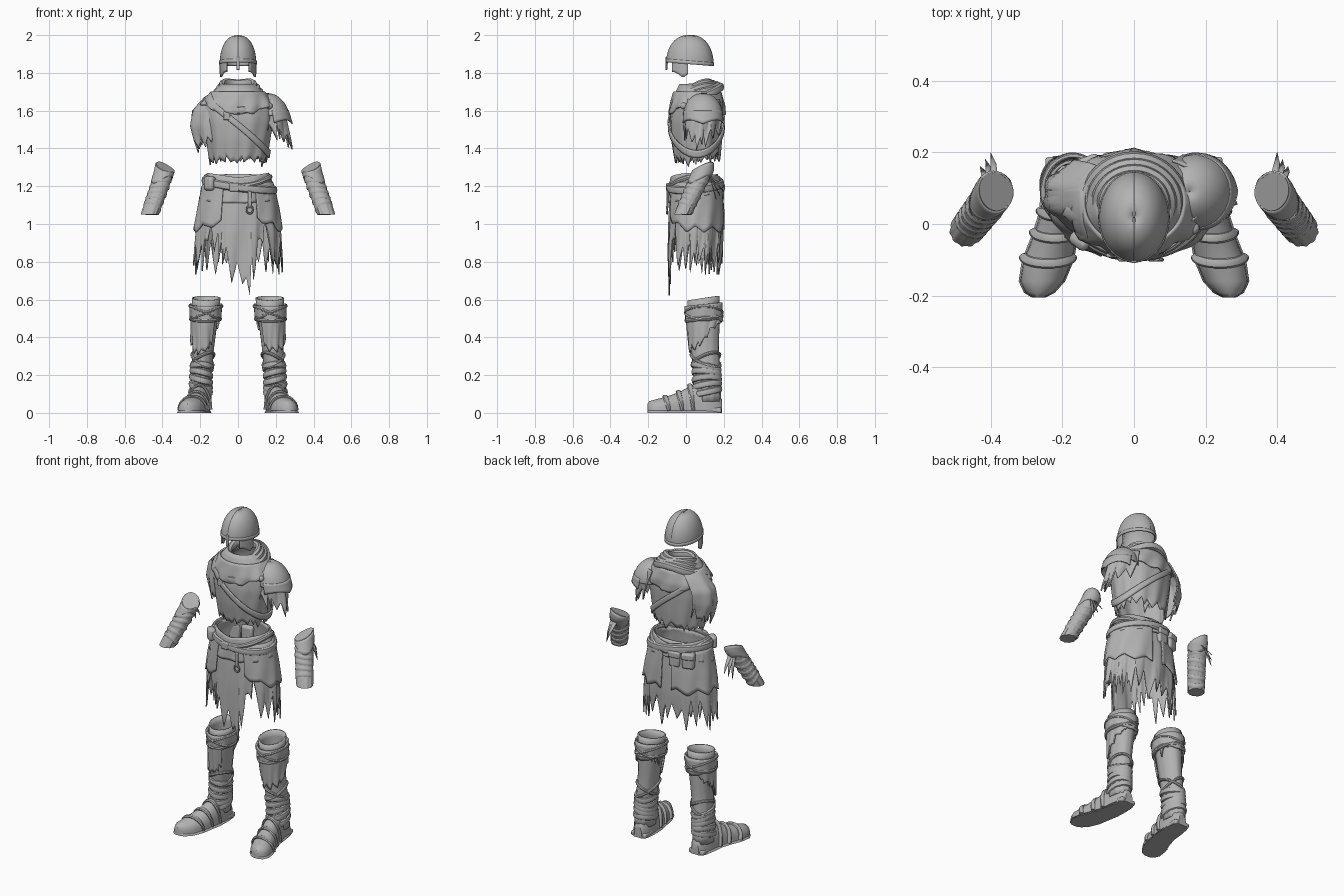
import bpy, bmesh, math, random
from math import sin, cos, radians, pi
from mathutils import Vector

random.seed(4)
old = bpy.data.objects.get("Cube")
if old:
    bpy.data.objects.remove(old)

grey = bpy.data.materials.new("worn_grey")
grey.use_nodes = True
GREY = (0.45, 0.45, 0.45, 1)
grey.diffuse_color = GREY
grey.node_tree.nodes["Principled BSDF"].inputs["Base Color"].default_value = GREY


def finish(name, bm, thick=0, bevel=0):
    bmesh.ops.recalc_face_normals(bm, faces=bm.faces)
    mesh = bpy.data.meshes.new(name)
    bm.to_mesh(mesh)
    bm.free()
    mesh.materials.append(grey)
    ob = bpy.data.objects.new(name, mesh)
    bpy.context.collection.objects.link(ob)
    if thick:
        mod = ob.modifiers.new("thickness", 'SOLIDIFY')
        mod.thickness, mod.offset = thick, 0
    if bevel:
        mod = ob.modifiers.new("soft_edges", 'BEVEL')
        mod.width, mod.segments = bevel, 2
    bpy.ops.object.select_all(action='DESELECT')
    ob.select_set(True)
    bpy.context.view_layer.objects.active = ob
    bpy.ops.object.shade_smooth_by_angle(angle=radians(40))
    return ob


def section(prof, z):
    """Interpolate (z, cx, cy, rx, ry) rows listed from top to bottom."""
    if z >= prof[0][0]:
        return prof[0][1:]
    for a, b in zip(prof, prof[1:]):
        if z >= b[0]:
            t = (a[0] - z) / (a[0] - b[0])
            return [p + (q - p) * t for p, q in zip(a[1:], b[1:])]
    return prof[-1][1:]


def wrap(prof, a, z, off=0, mx=1):
    cx, cy, rx, ry = section(prof, z)
    return Vector((mx * (cx + (rx + off) * cos(a)), cy + (ry + off) * sin(a), z))


def cloth(name, prof, top, bot, arc=(0, 360), n=64, rows=10, off=0, fold=0,
          rag=0, thick=0.008, mx=1, capped=False):
    """Shell wrapped round a profile, with free top and bottom edges."""
    f = lambda v, a: v(a) if callable(v) else v
    bm = bmesh.new()
    closed = arc[1] - arc[0] >= 360
    cols, tooth, prev, step, left = [], 0, 0, 1, 0
    for i in range(n if closed else n + 1):
        a = radians(arc[0] + (arc[1] - arc[0]) * i / n)
        if left == 0:
            step = left = random.randint(1, 4)
            prev = tooth
            tooth = random.uniform(0.5, 1) if prev < 0.4 else random.uniform(0, 0.4)
        left -= 1
        jag = rag * (prev + (tooth - prev) * (step - left) / step)
        hi, lo = f(top, a), f(bot, a) + jag
        col = []
        for r in range(rows + 1):
            t = r / rows
            z = hi + (lo - hi) * t
            col.append(bm.verts.new(wrap(prof, a, z, off + fold * t * sin(11 * a + 3 * t), mx)))
        cols.append(col)
    for i in range(n):
        p, q = cols[i], cols[(i + 1) % len(cols)]
        for r in range(rows):
            bm.faces.new((p[r], p[r + 1], q[r + 1], q[r]))
    if capped:
        for r in (0, -1):
            bm.faces.new([c[r] for c in cols])
    return finish(name, bm, thick)


def tube(name, pts, rad, cyclic=True, sides=8, flat=1):
    bm = bmesh.new()
    n, rings = len(pts), []
    for i, p in enumerate(pts):
        nxt = pts[(i + 1) % n] if cyclic else pts[min(i + 1, n - 1)]
        prv = pts[i - 1] if cyclic else pts[max(i - 1, 0)]
        d = (nxt - prv).normalized()
        u = d.cross(Vector((0, 0, 1)))
        u = u.normalized() if u.length > 0.01 else Vector((1, 0, 0))
        v = u.cross(d)
        rings.append([bm.verts.new(p + u * rad * flat * cos(k * 2 * pi / sides)
                                   + v * rad * sin(k * 2 * pi / sides)) for k in range(sides)])
    for i in range(n if cyclic else n - 1):
        p, q = rings[i], rings[(i + 1) % n]
        for k in range(sides):
            m = (k + 1) % sides
            bm.faces.new((p[k], p[m], q[m], q[k]))
    if not cyclic:
        bm.faces.new(rings[0])
        bm.faces.new(rings[-1])
    return finish(name, bm)


def hoop(name, prof, height, rad, off=0, mx=1, n=40, flat=1):
    angles = [2 * pi * i / n for i in range(n)]
    return tube(name, [wrap(prof, a, height(a), off, mx) for a in angles], rad, flat=flat)


def box(name, loc, size, bevel=0.01, turn=0):
    bm = bmesh.new()
    bmesh.ops.create_cube(bm, size=1)
    bmesh.ops.scale(bm, vec=size, verts=bm.verts)
    ob = finish(name, bm, bevel=bevel)
    ob.location, ob.rotation_euler.z = loc, radians(turn)
    return ob


def shred(name, a, b, width):
    bm = bmesh.new()
    a, b = Vector(a), Vector(b)
    side = Vector((width, 0, width * 0.4))
    bm.faces.new([bm.verts.new(p) for p in (a - side, a + side, a.lerp(b, .6) + side, b)])
    finish(name, bm, 0.004)


# Helmet: dome with cheek guards, rim, crest and nose guard
dome = [(1.85 + 0.146 * sin(t), 0, 0.02, 0.092 * cos(t) ** .85 + .001, 0.12 * cos(t) ** .85 + .001)
        for t in [radians(89.9 - 6 * i) for i in range(15)] + [0]]
cloth("helmet_dome", dome, 1.996, lambda a: 1.848 - .008 * sin(a), rows=30, n=48)
cloth("helmet_rim", dome, lambda a: 1.864 - .01 * sin(a), lambda a: 1.846 - .01 * sin(a),
      off=.003, rows=2)
for s, side in ((1, "left"), (-1, "right")):
    cloth(side + "_cheek_guard", dome, 1.86, lambda a: 1.775 + 0.03 * abs(sin(3 * a + .9)),
          (-50, -4), n=12, rows=4, mx=s)
    tube(side + "_crest_half", [wrap(dome, s * pi / 2, 1.85 + .146 * sin(pi * i / 30))
         for i in range(16)], .005, False)
box("nose_guard", (0, -0.104, 1.85), (0.018, 0.01, 0.07), 0.004)

# Tunic, sleeves and ragged hems
body = [(1.74, 0, .06, .09, .09), (1.69, 0, .06, .135, .115), (1.63, 0, .06, .185, .128),
        (1.55, 0, .055, .182, .135), (1.45, 0, .055, .165, .13), (1.3, 0, .06, .142, .11)]
cloth("tunic", body, 1.74, lambda a: 1.3 + .03 * max(0, sin(a)), n=110, rows=16,
      fold=.004, rag=.07)
right_arm = [(1.71, 0, .08, .11, .09), (1.67, 0, .085, .175, .11), (1.6, 0, .085, .24, .12),
             (1.52, 0, .08, .25, .125), (1.36, 0, .07, .2, .12)]
cloth("right_sleeve", right_arm, 1.70, lambda a: 1.36 + .07 * abs(sin(a)) ** 2, (132, 246),
      n=60, rows=14, fold=.007, rag=.12)
left_arm = [(1.68, 0, .08, .19, .11), (1.6, 0, .085, .24, .12), (1.36, 0, .075, .29, .12)]
cloth("left_sleeve", left_arm, 1.66, lambda a: 1.37 + .13 * abs(sin(a)) ** 2, (-52, 58),
      n=44, rows=14, fold=.008, rag=.13)

# Scarf: loose rolls drooping at the front over a short cape
neck = [(1.7, 0, .055, .085, .078)]
for i in range(4):
    droop = .04 + .024 * i
    hoop(f"scarf_roll_{i}", neck,
         lambda a: 1.75 - .01 * i - droop * (1 - sin(a)) / 2 + .006 * sin(3 * a + i),
         .022, .017 * i, flat=.85)
cloth("scarf_cape", body, 1.7, lambda a: 1.57 + .06 * cos(a) ** 2, n=60, off=.012,
      fold=.008, rag=.02)

# Diagonal chest strap with buckle
cloth("chest_strap", body, lambda a: 1.545 - .155 * cos(a), lambda a: 1.505 - .155 * cos(a),
      off=.014, rows=3)
box("strap_buckle", (-.06, -.087, 1.57), (.035, .012, .04), .004)

# Left shoulder plates
plate = [(1.57 + .12 * sin(t), .175 - .02 * sin(t), .09, .095 * cos(t) + .001, .1 * cos(t) + .001)
         for t in [radians(90 - 9 * i) for i in range(11)]]
cloth("shoulder_plate", plate, 1.69, 1.575, n=40, rows=16)
cloth("shoulder_lower_plate", [(1.61, .17, .09, .092, .1), (1.52, .185, .09, .105, .105)],
      1.60, lambda a: 1.53 + .02 * abs(sin(2 * a)), (-85, 85), n=32, rows=4)
bm = bmesh.new()
bmesh.ops.create_uvsphere(bm, u_segments=16, v_segments=8, radius=.018)
finish("shoulder_rivet", bm).location = (.165, -.012, 1.625)

# Skirt: long torn cloth beneath two leather panels
hip = [(1.27, 0, .05, .15, .115), (1.2, 0, .05, .175, .125), (1.08, 0, .05, .2, .135),
       (.95, 0, .05, .22, .14), (.75, 0, .045, .232, .135), (.6, 0, .045, .225, .13)]


def hem(a):
    front = math.degrees(a) - 270
    gap = .16 * math.exp(-((abs(front + 2) - 39) / 9) ** 2)
    return .73 - .13 * math.exp(-((front - 9) / 17) ** 2) + gap


cloth("torn_skirt", hip, lambda a: 1.245 + .02 * sin(a), hem, n=150, rows=20, fold=.007, rag=.2)
zigzag = lambda a: .955 + .035 * abs((a * 3.2) % 2 - 1)
cloth("left_hip_panel", hip, 1.22, lambda a: zigzag(a) + .09 * max(0, -sin(a)) ** 3,
      (-62, 82), n=60, off=.014, fold=.004)
cloth("right_hip_panel", hip, 1.22, lambda a: zigzag(a) + .05 * max(0, -sin(a)) ** 3,
      (100, 246), n=60, off=.014, fold=.004)
cloth("waist_wrap", hip, lambda a: 1.245 + .025 * abs(cos(a)), lambda a: 1.14 + .03 * sin(a),
      off=.01, fold=.008)

# Belt, pouches and hanging ring
hoop("belt", hip, lambda a: 1.205 - .025 * cos(a) + .012 * sin(a), .022, .016, flat=.6)
hoop("upper_belt", hip, lambda a: 1.225 + .025 * cos(2 * a), .014, .012)
box("front_pouch", (-.15, -.045, 1.215), (.06, .045, .075), .015, -40)
box("belt_buckle", (-.02, -.095, 1.195), (.05, .02, .045), .006)
for x in (-.13, -.05):
    box("back_pouch", (x, .175 - x * x, 1.165), (.07, .05, .09), .012, -x * 150)
    box("back_pouch_flap", (x, .18 - x * x, 1.195), (.075, .05, .04), .01, -x * 150)
box("ring_strap", (.062, -.098, 1.13), (.018, .012, .09), .004)
tube("hanging_ring", [Vector((.062 + .017 * cos(t), -.1, 1.075 + .02 * sin(t)))
     for t in [2 * pi * i / 20 for i in range(20)]], .005)

# Forearm guards and boots, mirrored
fore = [(1.33, .393, .105, .034, .036), (1.28, .39, .09, .047, .05), (1.2, .414, .052, .047, .048),
        (1.05, .468, -.018, .043, .042)]
shin = [(.62, .168, .092, .073, .082), (.5, .172, .095, .062, .08), (.35, .182, .1, .052, .07),
        (.2, .195, .11, .05, .066), (.06, .2, .11, .053, .07)]
foot = [(.19, .195, .025, .06), (.165, .197, .046, .1), (.1, .2, .054, .15), (.03, .205, .056, .135),
        (-.03, .22, .06, .1), (-.1, .24, .068, .075), (-.16, .257, .06, .06), (-.192, .264, .038, .05),
        (-.205, .266, .014, .036)]


def foot_loft(name, mx, grow, low, height):
    bm = bmesh.new()
    rings = []
    for y, cx, w, h in foot:
        rings.append([bm.verts.new((mx * (cx + (w + grow) * cos(t)), y,
                      low + height(h) * max(0, sin(t)) ** .8)) for t in [pi * k / 14 for k in range(15)]])
    for p, q in zip(rings, rings[1:]):
        for k in range(15):
            m = (k + 1) % 15
            bm.faces.new((p[k], p[m], q[m], q[k]))
    bm.faces.new(rings[0])
    bm.faces.new(rings[-1])
    finish(name, bm)


for s, side in ((1, "left_"), (-1, "right_")):
    elbow = lambda a: 1.3 + .02 * sin(a) + .018 * cos(a)
    cloth(side + "forearm_guard", fore, elbow, 1.052, n=40, rows=12, fold=.002, mx=s, capped=True)
    for i in range(5):
        z = 1.09 + .034 * i
        hoop(side + "forearm_wrap", fore, lambda a: z + .012 * cos(a) - .018 * sin(a + .4 * i),
             .019, -.003, s, 28, .5)
    cloth(side + "elbow_cuff", fore, elbow, lambda a: 1.235 + .02 * sin(2 * a),
          off=.004, n=32, rows=5, mx=s)
    for i in range(3):
        shred(side + "elbow_shred", (s * (.39 + .012 * i), .125, 1.26),
              (s * (.40 + .015 * i), .2 - .02 * i, 1.17 - .02 * i), .011)

    cloth(side + "boot_shaft", shin, lambda a: .608 + .012 * sin(a), .06, n=40, rows=14, fold=.002, mx=s)
    cloth(side + "boot_cuff", shin, lambda a: .575 + .01 * sin(a), lambda a: .495 + .012 * cos(2 * a),
          off=.016, n=40, rows=5, fold=.003, mx=s)
    hoop(side + "cuff_roll", shin, lambda a: .5 + .012 * sin(a), .011, .014, s)
    cloth(side + "shin_leather", shin, .52, lambda a: .39 + .09 * sin(a - .3), (-130, 170),
          n=60, off=.012, fold=.004, rag=.06, mx=s)
    for k in (-1, 1):
        hoop(side + "cross_lace", shin, lambda a: .28 + k * .04 * sin(a + .8), .009, .006, s)
        hoop(side + "knee_lace", shin, lambda a: .53 + k * .035 * cos(a), .009, .016, s)
    for i in range(5):
        z = .11 + .033 * i
        hoop(side + "ankle_wrap", shin, lambda a: z + .016 * sin(a + i * .7), .019, .001, s, 32, .7)
    foot_loft(side + "boot_foot", s, 0, .012, lambda h: h)
    foot_loft(side + "boot_sole", s, .005, 0, lambda h: .018)
    box(side + "boot_heel", (s * .197, .13, .014), (.1, .115, .028), .008)
    # Folds over the instep
    for y, cx, w, h in foot[3:6]:
        tube(side + "instep_fold", [Vector((s * (cx + w * cos(t)), y + .01 - .02 * sin(t), .012 + h * sin(t) ** .8))
             for t in [pi * (k + .01) / 14.1 for k in range(15)]], .009, False, flat=1.6)
